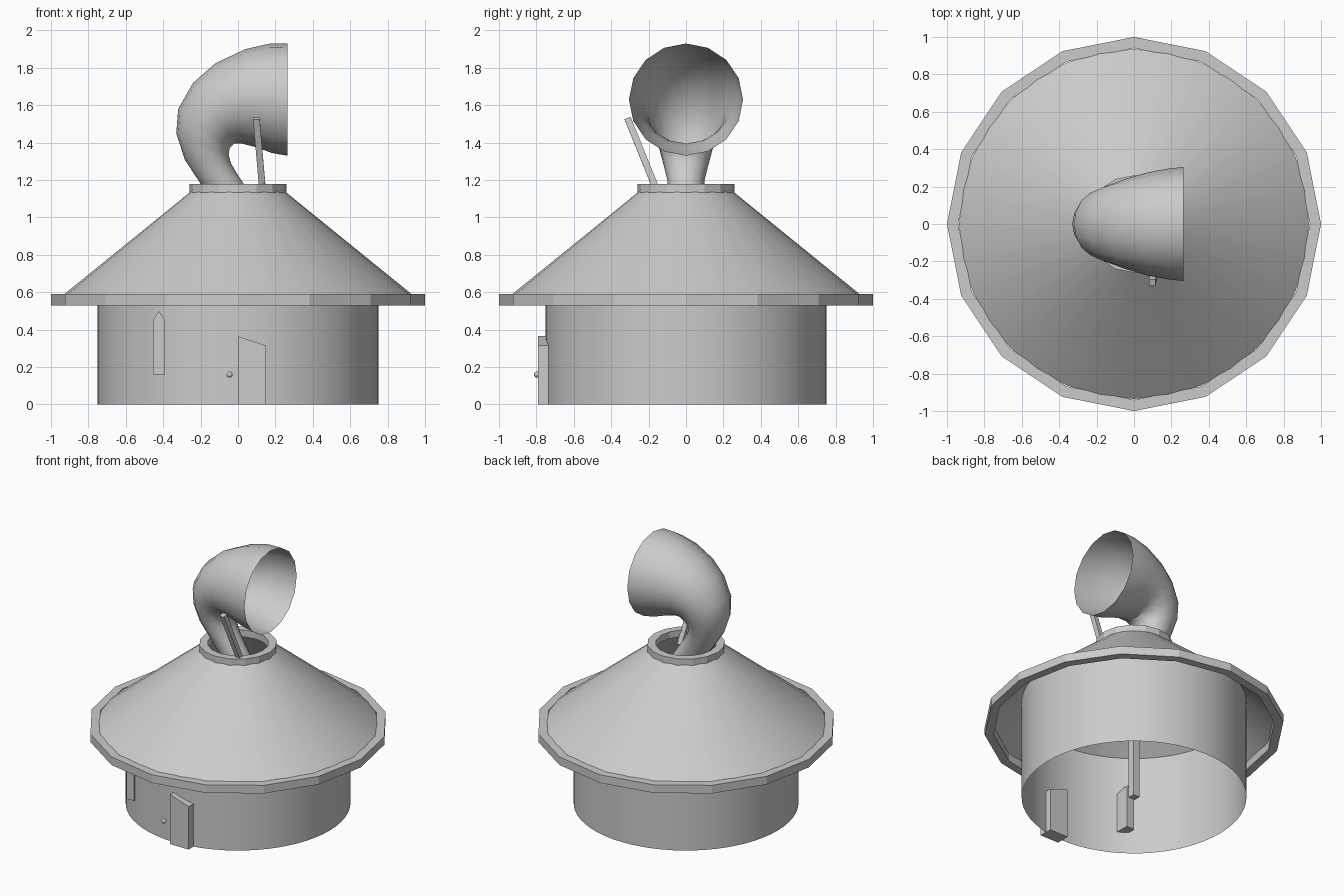
import bpy, bmesh, math
from mathutils import Vector

cube = bpy.data.objects.get("Cube")
if cube:
    bpy.data.objects.remove(cube, do_unlink=True)

grey = bpy.data.materials.new("plain_grey")
grey.use_nodes = True
COLOUR = (0.6, 0.6, 0.6, 1)
grey.diffuse_color = COLOUR
grey.node_tree.nodes["Principled BSDF"].inputs["Base Color"].default_value = COLOUR


def finish(name, bm, smooth=False):
    """Turn a bmesh into a named, coloured object."""
    bmesh.ops.recalc_face_normals(bm, faces=bm.faces)
    mesh = bpy.data.meshes.new(name)
    bm.to_mesh(mesh)
    bm.free()
    mesh.materials.append(grey)
    obj = bpy.data.objects.new(name, mesh)
    bpy.context.collection.objects.link(obj)
    if smooth:
        bpy.ops.object.select_all(action='DESELECT')
        obj.select_set(True)
        bpy.context.view_layer.objects.active = obj
        bpy.ops.object.shade_smooth_by_angle(angle=math.radians(40))
    return obj


def loft(name, rings, smooth=False, closed=False):
    """Skin a list of equal point rings; closed joins last to first."""
    bm = bmesh.new()
    loops = [[bm.verts.new(p) for p in ring] for ring in rings]
    pairs = list(zip(loops, loops[1:]))
    if closed:
        pairs.append((loops[-1], loops[0]))
    for a, b in pairs:
        for i in range(len(a)):
            j = (i + 1) % len(a)
            bm.faces.new((a[i], a[j], b[j], b[i]))
    return finish(name, bm, smooth)


def circle(r, z, sides):
    return [(r * math.cos(math.tau * i / sides), r * math.sin(math.tau * i / sides), z)
            for i in range(sides)]


def band(name, outer, inner, z0, z1, sides=16):
    """Flat-faced ring with a rectangular section."""
    section = [(outer, z0), (outer, z1), (inner, z1), (inner, z0)]
    loft(name, [circle(r, z, sides) for r, z in section], closed=True)


def plate(name, outline, y0, y1):
    """Extrude an x-z outline along y."""
    bm = bmesh.new()
    face = bm.faces.new([bm.verts.new((x, y0, z)) for x, z in outline])
    new = bmesh.ops.extrude_face_region(bm, geom=[face])["geom"]
    verts = [v for v in new if isinstance(v, bmesh.types.BMVert)]
    bmesh.ops.translate(bm, vec=(0, y1 - y0, 0), verts=verts)
    finish(name, bm)


def beam(name, start, end, size):
    """Square bar between two points."""
    a, b = Vector(start), Vector(end)
    bm = bmesh.new()
    bmesh.ops.create_cube(bm, size=1)
    turn = Vector((0, 0, 1)).rotation_difference(b - a)
    for v in bm.verts:
        local = Vector((v.co.x * size, v.co.y * size, v.co.z * (b - a).length))
        v.co = turn @ local + (a + b) / 2
    finish(name, bm)


# Round wall and conical roof, both open shells
loft("round_wall", [circle(0.75, 0, 64), circle(0.75, 0.73, 64)], smooth=True)
loft("roof", [circle(0.935, 0.585, 32), circle(0.25, 1.14, 32)], smooth=True)

# Eave ring and collar at the roof opening
band("eave_ring", 1.0, 0.94, 0.53, 0.59)
band("roof_collar", 0.26, 0.205, 1.13, 1.18)

# Bent funnel: outer bend point, inner bend point, half width
sections = [
    ((-0.08, 1.02), (0.09, 1.09), 0.085),
    ((-0.20, 1.18), (0.00, 1.225), 0.10),
    ((-0.285, 1.31), (-0.038, 1.29), 0.125),
    ((-0.33, 1.45), (-0.05, 1.335), 0.15),
    ((-0.32, 1.58), (-0.045, 1.37), 0.18),
    ((-0.24, 1.72), (-0.02, 1.395), 0.21),
    ((-0.12, 1.825), (0.02, 1.395), 0.24),
    ((0.04, 1.90), (0.10, 1.375), 0.275),
    ((0.17, 1.93), (0.18, 1.345), 0.295),
    ((0.265, 1.93), (0.265, 1.33), 0.305),
]
rings = []
for (ox, oz), (ix, iz), half in sections:
    mid = Vector(((ox + ix) / 2, 0, (oz + iz) / 2))
    up = Vector((ox, 0, oz)) - mid
    angles = [math.tau * i / 16 for i in range(16)]
    rings.append([mid + up * math.cos(t) + Vector((0, half * math.sin(t), 0)) for t in angles])
loft("bent_funnel", rings, smooth=True)

# Centre post and slanted strut
beam("centre_post", (0, 0, 0), (0, 0, 1.12), 0.053)
beam("funnel_strut", (0.137, -0.13, 1.08), (0.098, -0.312, 1.53), 0.035)

# Door, knob and pointed window
plate("door", [(0, 0), (0.15, 0), (0.15, 0.315), (0, 0.365)], -0.79, -0.69)
plate("pointed_window",
      [(-0.455, 0.16), (-0.39, 0.16), (-0.39, 0.45), (-0.422, 0.5), (-0.455, 0.45)],
      -0.65, -0.54)
bm = bmesh.new()
bmesh.ops.create_uvsphere(bm, u_segments=12, v_segments=8, radius=0.016)
bmesh.ops.translate(bm, vec=(-0.045, -0.797, 0.16), verts=bm.verts)
finish("door_knob", bm, smooth=True)
